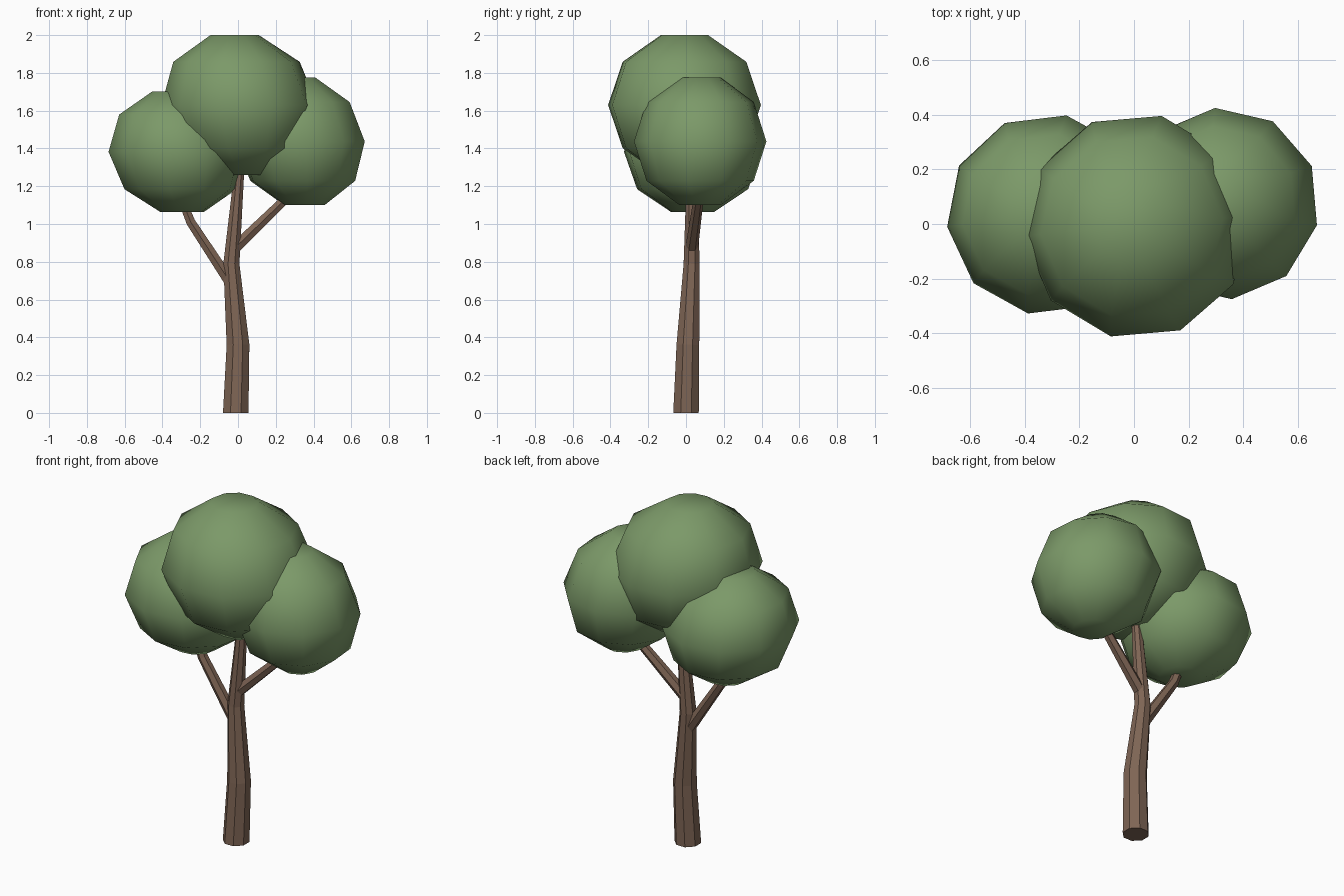
import bpy, bmesh, math
from mathutils import Vector

if "Cube" in bpy.data.objects:
    bpy.data.objects.remove(bpy.data.objects["Cube"])


def material(name, color):
    m = bpy.data.materials.new(name)
    m.diffuse_color = (*color, 1)
    m.use_nodes = True
    m.node_tree.nodes["Principled BSDF"].inputs["Base Color"].default_value = m.diffuse_color
    return m


LEAF = material("leaf_green", (0.20, 0.32, 0.14))
BARK = material("bark_brown", (0.21, 0.13, 0.09))


def build(name, rings, mat, smooth):
    """Skin a stack of equal rings and close both ends."""
    bm = bmesh.new()
    loops = [[bm.verts.new(p) for p in ring] for ring in rings]
    n = len(loops[0])
    for a, b in zip(loops, loops[1:]):
        for i in range(n):
            j = (i + 1) % n
            bm.faces.new((a[i], a[j], b[j], b[i]))
    bm.faces.new(loops[0][::-1])
    bm.faces.new(loops[-1])
    bmesh.ops.recalc_face_normals(bm, faces=bm.faces)
    for f in bm.faces:
        f.smooth = smooth
    me = bpy.data.meshes.new(name)
    bm.to_mesh(me)
    bm.free()
    me.materials.append(mat)
    ob = bpy.data.objects.new(name, me)
    bpy.context.collection.objects.link(ob)
    return ob


def limb(name, path, sides):
    """Tapered limb; path entries are x, y, z, radius."""
    pts = [Vector(p[:3]) for p in path]
    rings = []
    for i, p in enumerate(pts):
        d = (pts[min(i + 1, len(pts) - 1)] - pts[max(i - 1, 0)]).normalized()
        if i == 0 and p.z < 0.1:
            d = Vector((0, 0, 1))
        u = Vector((0, 1, 0)).cross(d).normalized()
        v = d.cross(u)
        r = path[i][3]
        angles = [2 * math.pi * (k + 0.5) / sides for k in range(sides)]
        rings.append([p + r * (math.cos(a) * u + math.sin(a) * v) for a in angles])
    build(name, rings, BARK, False)


def canopy(name, center, r, rz, phase):
    """Ten-sided ball with flat caps and a slight lean."""
    rings = []
    for lat in (-72, -36, 0, 36, 72):
        t = math.radians(lat)
        z = rz * math.sin(t)
        ring = []
        for k in range(10):
            a = math.radians(phase + 36 * k)
            ring.append(Vector(center) + Vector((
                r * math.cos(t) * math.cos(a) - 0.07 * z,
                r * math.cos(t) * math.sin(a), z)))
        rings.append(ring)
    build(name, rings, LEAF, True)


# Trunk and branches
limb("trunk", [(-0.012, 0, 0, 0.073), (0, 0.01, 0.36, 0.065),
               (-0.035, 0.03, 0.79, 0.046), (0.012, 0.03, 1.34, 0.026)], 8)
limb("left_branch", [(-0.04, 0.03, 0.69, 0.034), (-0.25, 0.03, 1.01, 0.028),
                     (-0.31, 0.03, 1.16, 0.023)], 6)
limb("right_branch", [(-0.02, 0.03, 0.87, 0.034), (0.28, 0.07, 1.16, 0.026)], 6)

# Leaf masses
canopy("center_canopy", (0.008, -0.008, 1.63), 0.415, 0.389, 5)
canopy("left_canopy", (-0.318, 0.035, 1.382), 0.37, 0.336, 7)
canopy("right_canopy", (0.328, 0.075, 1.437), 0.352, 0.355, 23)
